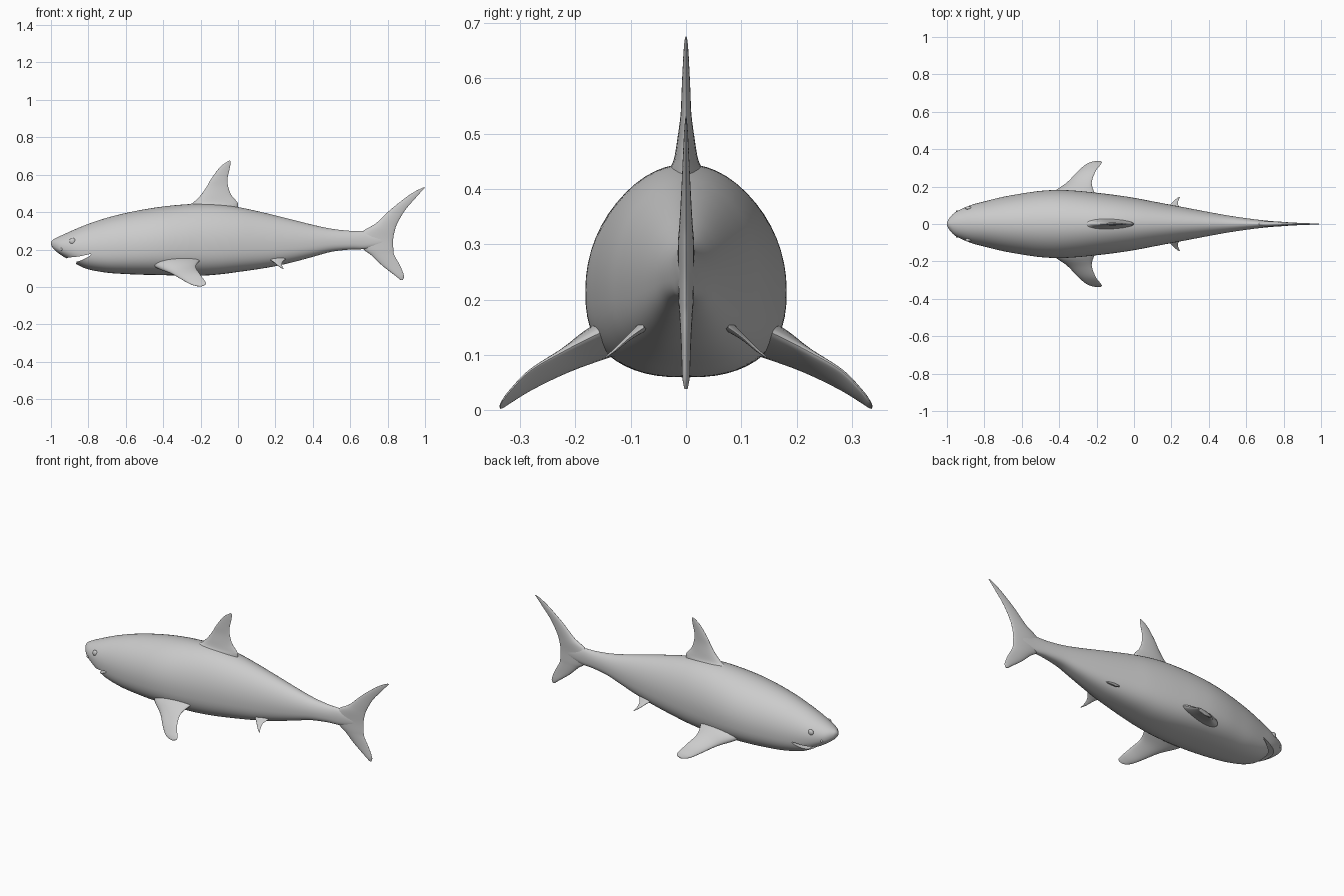
import bpy, bmesh, math
from mathutils import Vector

if "Cube" in bpy.data.objects:
    bpy.data.objects.remove(bpy.data.objects["Cube"])

skin = bpy.data.materials.new("shark grey")
skin.diffuse_color = (0.6, 0.6, 0.6, 1)
skin.use_nodes = True
skin.node_tree.nodes["Principled BSDF"].inputs["Base Color"].default_value = skin.diffuse_color


def spline(rows, n):
    """Catmull-Rom interpolation through rows of numbers."""
    rows = [Vector(r) for r in rows]
    out = []
    for i in range(len(rows) - 1):
        b, c = rows[i], rows[i + 1]
        a = rows[i - 1] if i else 2 * b - c
        d = rows[i + 2] if i + 2 < len(rows) else 2 * c - b
        for k in range(n):
            t = k / n
            out.append(0.5 * (2 * b + (c - a) * t + (2 * a - 5 * b + 4 * c - d) * t * t
                              + (3 * b - a - 3 * c + d) * t ** 3))
    return out + [rows[-1]]


def loft(name, rings):
    """Skin a list of closed rings and cap both ends."""
    bm = bmesh.new()
    vs = [[bm.verts.new(p) for p in r] for r in rings]
    n = len(rings[0])
    for a, b in zip(vs, vs[1:]):
        for i in range(n):
            j = (i + 1) % n
            bm.faces.new((a[i], a[j], b[j], b[i]))
    bm.faces.new(vs[0])
    bm.faces.new(vs[-1])
    bmesh.ops.recalc_face_normals(bm, faces=bm.faces)
    me = bpy.data.meshes.new(name)
    bm.to_mesh(me)
    bm.free()
    ob = bpy.data.objects.new(name, me)
    bpy.context.collection.objects.link(ob)
    me.materials.append(skin)
    return ob


def select(ob):
    bpy.ops.object.select_all(action='DESELECT')
    ob.select_set(True)
    bpy.context.view_layer.objects.active = ob


def finish(ob, mirror=False):
    select(ob)
    bpy.ops.object.shade_smooth_by_angle(angle=math.radians(45))
    if mirror:
        m = ob.modifiers.new("mirror", 'MIRROR')
        m.use_axis = (False, True, False)


def fin(name, rows, normal, mirror=False):
    """rows: leading edge xyz, trailing edge xyz, half thickness."""
    normal = Vector(normal).normalized()
    rings = []
    for r in spline(rows, 6):
        lead, trail, th = Vector(r[0:3]), Vector(r[3:6]), max(r[6], 0.001)
        ring = []
        for k in range(28):
            a = 2 * math.pi * k / 28
            u = 0.5 - 0.5 * math.cos(a)
            ring.append(lead.lerp(trail, u) + normal * th * math.sin(a) * (1.2 - 0.5 * u))
        rings.append(ring)
    finish(loft(name, rings), mirror)


# Body: x, top z, bottom z, half width
stations = spline([
    (-1.0, .240, .228, .006), (-.99, .252, .208, .027), (-.96, .268, .180, .060),
    (-.91, .291, .148, .086), (-.86, .313, .119, .105), (-.80, .337, .094, .121),
    (-.70, .370, .076, .145), (-.60, .395, .069, .163), (-.50, .415, .065, .177),
    (-.40, .430, .063, .182), (-.30, .440, .060, .177), (-.20, .445, .060, .167),
    (-.10, .441, .067, .155), (0, .427, .080, .140), (.10, .406, .094, .121),
    (.20, .382, .111, .102), (.30, .357, .134, .083), (.40, .332, .161, .064),
    (.50, .311, .188, .046), (.60, .300, .200, .031), (.68, .298, .203, .021),
    (.76, .280, .220, .013), (.82, .258, .242, .004)], 5)


def half_section(s, z):
    """Half width of the body at height z of a station."""
    x, top, bot, w = s
    mid = bot + 0.42 * (top - bot)
    p = 2 if z > mid else 2.6
    h = abs((z - mid) / ((top if z > mid else bot) - mid))
    return w * max(0, 1 - h ** p) ** (1 / p)


rings = []
for x, top, bot, w in stations:
    mid = bot + 0.42 * (top - bot)
    ring = []
    for k in range(56):
        a = 2 * math.pi * k / 56
        c, s = math.cos(a), math.sin(a)
        e = 1 if s >= 0 else 2 / 2.6
        ring.append((x, w * math.copysign(abs(c) ** e, c),
                     mid + (top - mid) * s if s >= 0 else mid - (mid - bot) * abs(s) ** e))
    rings.append(ring)
body = loft("body", rings)

# Mouth: wedge cut right through the jaw
wedge = [(-.935, .147), (-.905, .157), (-.85, .163), (-.785, .177), (-.79, .167),
         (-.835, .143), (-.862, .135), (-.868, .122), (-.86, .09), (-.94, .09)]
cutter = loft("mouth_cutter", [[(x, y, z) for x, z in wedge] for y in (-.3, .3)])
cutter.hide_render = True
cut = body.modifiers.new("mouth", 'BOOLEAN')
cut.operation, cut.solver, cut.object = 'DIFFERENCE', 'EXACT', cutter
select(body)
bpy.ops.object.modifier_apply(modifier="mouth")
bpy.data.objects.remove(cutter)
finish(body)

# Upright fins: leading x, trailing x, z, half thickness
dorsal = [(-.30, .0, .39, .045), (-.265, .0, .435, .030), (-.235, -.005, .455, .022),
          (-.20, -.035, .49, .016), (-.168, -.052, .535, .010), (-.142, -.056, .58, .008),
          (-.097, -.043, .64, .005), (-.065, -.040, .665, .003), (-.048, -.042, .675, .001)]
tail = [(.868, .882, .038, .003), (.838, .887, .062, .007), (.77, .866, .115, .009),
        (.712, .836, .17, .012), (.672, .831, .20, .014), (.63, .829, .25, .015),
        (.67, .838, .30, .015), (.737, .852, .34, .012), (.812, .893, .41, .008),
        (.893, .949, .475, .005), (.945, .980, .51, .003), (.988, 1.0, .531, .001)]
for name, rows in (("dorsal_fin", dorsal), ("tail_fin", tail)):
    fin(name, [(a, 0, z, b, 0, z, t) for a, b, z, t in rows], (0, 1, 0))

# Pectoral fins
fin("pectoral_fins", [
    (-.47, .11, .13, -.18, .11, .16, .035), (-.435, .165, .108, -.21, .165, .135, .030),
    (-.360, .22, .076, -.226, .22, .107, .018), (-.302, .28, .042, -.206, .28, .072, .012),
    (-.258, .318, .017, -.180, .316, .036, .008), (-.225, .332, .006, -.171, .330, .018, .005),
    (-.200, .336, .003, -.178, .336, .010, .002)], (0, .5, .87), True)

# Pelvic fins
fin("pelvic_fins", [
    (.155, .075, .155, .255, .075, .15, .010), (.192, .103, .132, .236, .103, .130, .005),
    (.218, .128, .110, .238, .128, .108, .003), (.240, .145, .096, .246, .145, .095, .001)],
    (0, .65, .75), True)

# Eyes and nostrils: small domes set into the head
for name, x, z, r in (("eyes", -.885, .245, .017), ("nostrils", -.945, .202, .007)):
    s = min(stations, key=lambda q: abs(q[0] - x))
    bpy.ops.mesh.primitive_uv_sphere_add(segments=24, ring_count=12, radius=1)
    ob = bpy.context.object
    ob.name = name
    y = -half_section(s, z) + r * 0.25
    for v in ob.data.vertices:
        v.co = (x + v.co.x * r, y + v.co.y * r * 0.6, z + v.co.z * r)
    ob.data.materials.append(skin)
    finish(ob, True)
